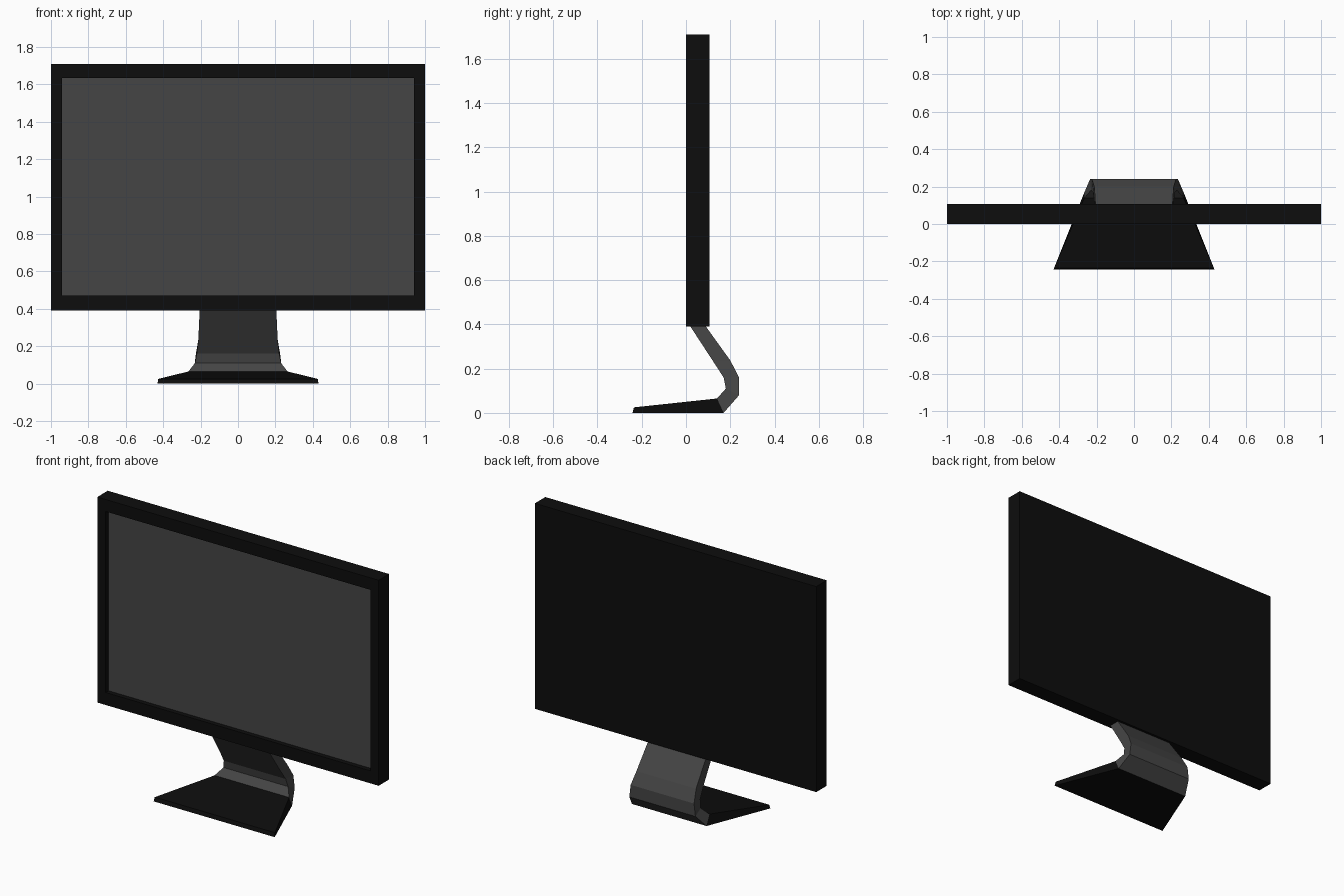
import bpy
import bmesh

if "Cube" in bpy.data.objects:
    bpy.data.objects.remove(bpy.data.objects["Cube"])


def material(name, v):
    m = bpy.data.materials.new(name)
    m.diffuse_color = (v, v, v, 1)
    m.use_nodes = True
    m.node_tree.nodes["Principled BSDF"].inputs["Base Color"].default_value = m.diffuse_color
    return m


BLACK = material("black_plastic", 0.004)
GREY = material("dark_grey", 0.06)


def loft(name, loops, mat, cap_start=True, cap_end=True):
    """Skin a chain of four-cornered loops into one flat-shaded object."""
    bm = bmesh.new()
    rings = [[bm.verts.new(p) for p in loop] for loop in loops]
    for a, b in zip(rings, rings[1:]):
        for i in range(4):
            j = (i + 1) % 4
            bm.faces.new((a[i], a[j], b[j], b[i]))
    if cap_start:
        bm.faces.new(rings[0][::-1])
    if cap_end:
        bm.faces.new(rings[-1])
    bmesh.ops.recalc_face_normals(bm, faces=bm.faces)
    me = bpy.data.meshes.new(name)
    bm.to_mesh(me)
    bm.free()
    me.materials.append(mat)
    ob = bpy.data.objects.new(name, me)
    bpy.context.collection.objects.link(ob)
    return ob


def rect(w, z0, z1, y):
    """Upright rectangle of half width w at depth y."""
    return [(-w, y, z0), (w, y, z0), (w, y, z1), (-w, y, z1)]


def section(w_front, front, w_back, back):
    """Cross-section of the stand from a front and a back (y, z) point."""
    return [(-w_front, *front), (w_front, *front), (w_back, *back), (-w_back, *back)]


# Housing: closed back, front bezel and recessed opening
RECESS = 0.03
loft("housing", [rect(1.0, 0.39, 1.71, 0.106),
                 rect(1.0, 0.39, 1.71, 0.0),
                 rect(0.94, 0.47, 1.633, 0.0),
                 rect(0.94, 0.47, 1.633, RECESS)], BLACK, cap_end=False)

# Screen: sits at the bottom of the recess, facing the front
screen = loft("screen", [rect(0.94, 0.47, 1.633, RECESS)], GREY, cap_start=False)
for poly in screen.data.polygons:
    if poly.normal.y > 0:
        poly.flip()

# Foot: flat wedge that widens towards the front
heel = section(0.265, (0.14, 0.065), 0.265, (0.17, 0.0))
loft("foot", [section(0.427, (-0.235, 0.025), 0.43, (-0.242, 0.0)), heel], BLACK)

# Neck: bent slab rising from the foot to the underside of the housing
loft("neck", [heel,
              section(0.23, (0.18, 0.11), 0.235, (0.24, 0.08)),
              section(0.22, (0.17, 0.16), 0.225, (0.24, 0.16)),
              section(0.212, (0.12, 0.237), 0.212, (0.20, 0.237)),
              section(0.205, (0.02, 0.39), 0.205, (0.09, 0.39))], GREY)
